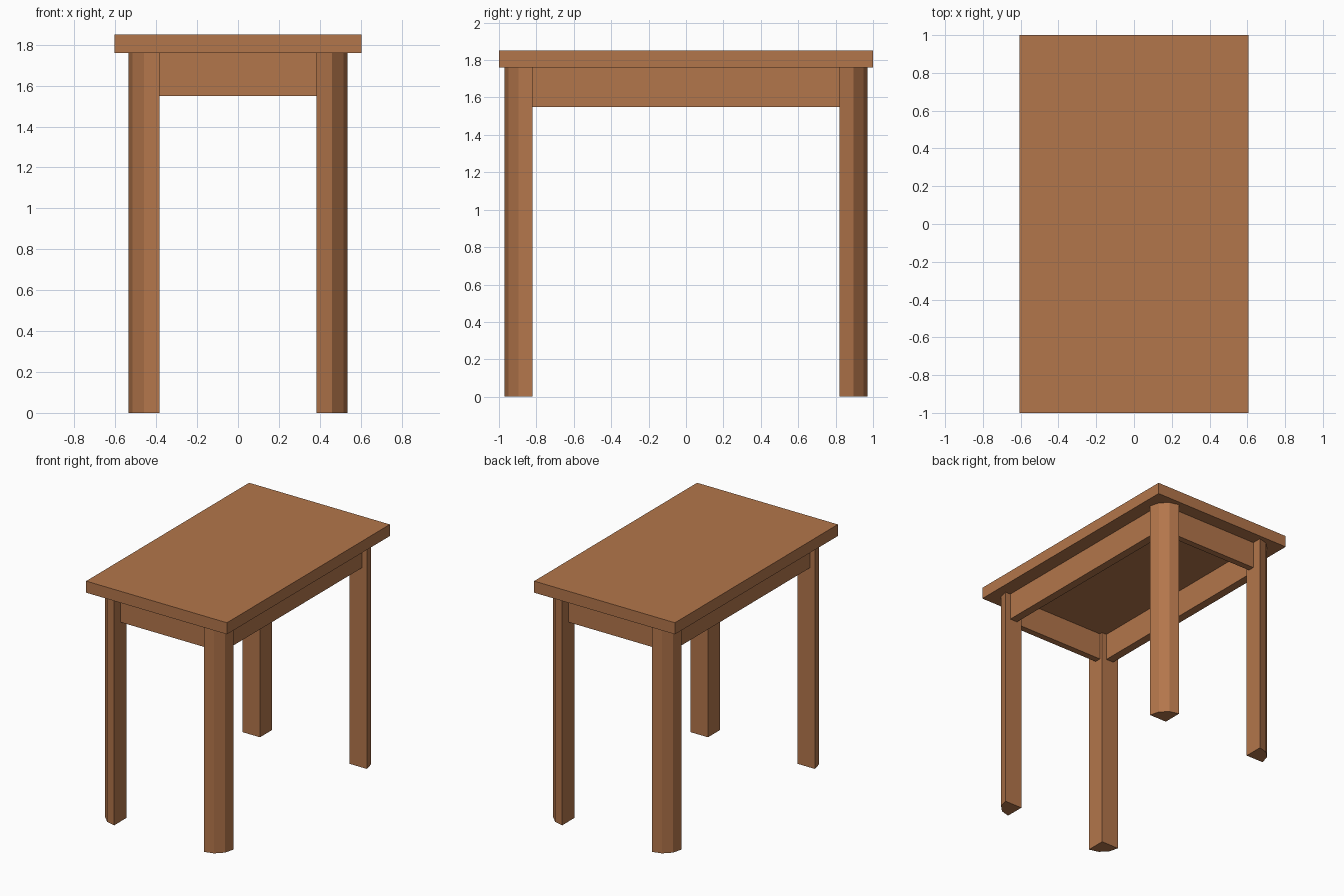
import bpy, bmesh, math
from mathutils import Vector

cube = bpy.data.objects.get("Cube")
if cube:
    bpy.data.objects.remove(cube, do_unlink=True)

wood = bpy.data.materials.new("warm_brown_wood")
wood.use_nodes = True
COLOR = (0.45, 0.18, 0.07, 1)
wood.diffuse_color = COLOR
wood.node_tree.nodes["Principled BSDF"].inputs["Base Color"].default_value = COLOR

TOP_X, TOP_Y, TOP_Z = 0.605, 1.0, 1.85
UNDER = 1.76            # underside of the table top
APRON_Z = 1.55          # lower edge of the aprons
LEG_X, LEG_Y, LEG_R = 0.385, 0.82, 0.15   # inner leg corner and leg width


def extrude_outline(name, outline, z0, z1):
    """Solid prism from a flat outline."""
    bm = bmesh.new()
    face = bm.faces.new([bm.verts.new((x, y, z0)) for x, y in outline])
    grown = bmesh.ops.extrude_face_region(bm, geom=[face])["geom"]
    verts = [v for v in grown if isinstance(v, bmesh.types.BMVert)]
    bmesh.ops.translate(bm, verts=verts, vec=Vector((0, 0, z1 - z0)))
    bmesh.ops.recalc_face_normals(bm, faces=bm.faces)
    mesh = bpy.data.meshes.new(name)
    bm.to_mesh(mesh)
    bm.free()
    mesh.materials.append(wood)
    obj = bpy.data.objects.new(name, mesh)
    bpy.context.collection.objects.link(obj)
    return obj


def box(name, x0, x1, y0, y1, z0, z1):
    return extrude_outline(name, [(x0, y0), (x1, y0), (x1, y1), (x0, y1)], z0, z1)


# Table top
box("table_top", -TOP_X, TOP_X, -TOP_Y, TOP_Y, UNDER, TOP_Z)

# Quarter-round legs, curved side facing outward
for sy, end in ((-1, "front"), (1, "back")):
    for sx, side in ((1, "left"), (-1, "right")):
        outline = [(sx * LEG_X, sy * LEG_Y)]
        for i in range(4):
            a = math.radians(30 * i)
            outline.append((sx * (LEG_X + LEG_R * math.cos(a)),
                            sy * (LEG_Y + LEG_R * math.sin(a))))
        extrude_outline(f"{end}_{side}_leg", outline, 0, UNDER)

# Aprons between the legs
for s, end, side in ((-1, "front", "right"), (1, "back", "left")):
    y0, y1 = sorted((s * 0.845, s * 0.895))
    box(f"{end}_apron", -LEG_X, LEG_X, y0, y1, APRON_Z, UNDER)
    x0, x1 = sorted((s * 0.425, s * 0.49))
    box(f"{side}_apron", x0, x1, -LEG_Y, LEG_Y, APRON_Z, UNDER)
